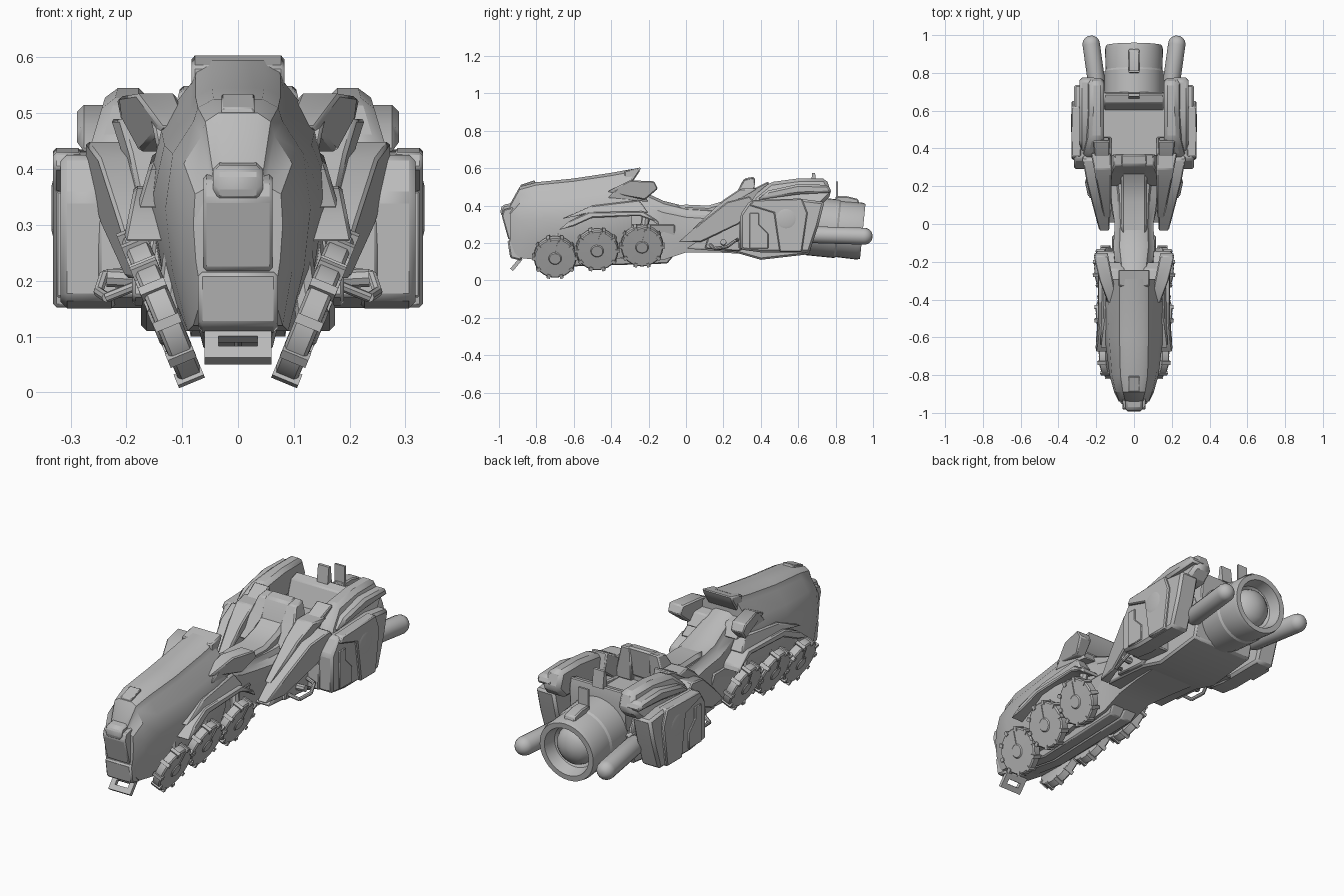
import bpy, bmesh, math
from mathutils import Vector, Matrix

cube = bpy.data.objects.get("Cube")
if cube:
    bpy.data.objects.remove(cube)

grey = bpy.data.materials.new("plain_grey")
grey.use_nodes = True
grey.diffuse_color = (0.5, 0.5, 0.5, 1)
grey.node_tree.nodes["Principled BSDF"].inputs["Base Color"].default_value = grey.diffuse_color


def finish(name, bm, mirror=False, bevel=0, angle=30):
    bmesh.ops.recalc_face_normals(bm, faces=bm.faces)
    mesh = bpy.data.meshes.new(name)
    bm.to_mesh(mesh)
    bm.free()
    mesh.materials.append(grey)
    obj = bpy.data.objects.new(name, mesh)
    bpy.context.collection.objects.link(obj)
    bpy.ops.object.select_all(action='DESELECT')
    obj.select_set(True)
    bpy.context.view_layer.objects.active = obj
    bpy.ops.object.shade_smooth_by_angle(angle=math.radians(angle))
    if bevel:
        mod = obj.modifiers.new("bevel", 'BEVEL')
        mod.width, mod.segments, mod.limit_method = bevel, 1, 'ANGLE'
    if mirror:
        obj.modifiers.new("mirror", 'MIRROR')
    return obj


def bridge(bm, rings):
    """Join rings of points into a closed skin with end caps."""
    rings = [[bm.verts.new(p) for p in ring] for ring in rings]
    count = len(rings[0])
    for a, b in zip(rings, rings[1:]):
        for i in range(count):
            j = (i + 1) % count
            bm.faces.new((a[i], a[j], b[j], b[i]))
    bm.faces.new(rings[0])
    bm.faces.new(rings[-1])


def prism(name, side, x_in, x_out, mirror=True, bevel=.006, lean_z=0, lean_y=0, lean_in=0):
    """Side outline (y, z) extruded across x; the outer face may lean, the inner face may lean along y."""
    bm = bmesh.new()
    cy = sum(p[0] for p in side) / len(side)
    cz = sum(p[1] for p in side) / len(side)
    inner = [(x_in + lean_in * (y - cy), y, z) for y, z in side]
    outer = [(x_out + lean_z * (z - cz) + lean_y * (y - cy), y, z) for y, z in side]
    bridge(bm, [inner, outer])
    return finish(name, bm, mirror, bevel)


def block(name, side, half, bevel=.006):
    return prism(name, side, -half, half, False, bevel)


def hull(name, stations):
    """Loft of symmetric sections: y, top z, top half width, waist half width, waist z, base half width, base z."""
    bm = bmesh.new()
    rings = []
    for y, top, tw, ww, wz, bw, bz in stations:
        half = [(tw * .55, top), (tw * .9, top - .015), (tw, top - .04),
                ((tw + ww) / 2 + .012, (top + wz) / 2), (ww, wz),
                (ww * .7 + bw * .3, (wz + bz) / 2), (bw, bz)]
        ring = half + [(-x, z) for x, z in reversed(half)]
        rings.append([(x, y, z) for x, z in ring])
    bridge(bm, rings)
    return finish(name, bm, angle=35)


def lathe(bm, profile, origin, axis, segments=24):
    """Spin (radius, distance) points round an axis."""
    turn = Vector(axis).to_track_quat('Z', 'Y').to_matrix().to_4x4()
    place = Matrix.Translation(origin) @ turn
    rings = []
    for r, t in profile:
        rings.append([place @ Vector((r * math.cos(a), r * math.sin(a), t))
                      for a in (math.tau * i / segments for i in range(segments))])
    bridge(bm, rings)
    return place


def tube(name, points, radius):
    bm = bmesh.new()
    for a, b in zip(points, points[1:]):
        a, b = Vector(a), Vector(b)
        lathe(bm, [(radius, 0), (radius, (b - a).length)], a, b - a, 8)
    return finish(name, bm, True)


# Front cowl
hull("front_cowl", [
    (-.94, .41, .05, .08, .30, .065, .17),
    (-.89, .50, .065, .105, .32, .08, .12),
    (-.80, .525, .08, .13, .33, .09, .11),
    (-.60, .545, .085, .155, .34, .095, .11),
    (-.40, .575, .085, .165, .36, .095, .11),
    (-.29, .595, .083, .15, .40, .09, .13)])
block("cowl_tail", [(-.33, .5), (-.33, .585), (-.24, .605), (-.25, .58), (-.29, .52)], .083)
block("cowl_scoop", [(-.89, .48), (-.885, .51), (-.81, .535), (-.8, .51)], .03, .003)

# Nose stack
block("nose_panel", [(-.985, .345), (-.975, .38), (-.88, .4), (-.88, .2), (-.95, .22)], .062)
block("nose_crest", [(-.995, .375), (-.98, .405), (-.88, .42), (-.88, .34), (-.985, .34)], .045, .012)
block("nose_bumper", [(-.955, .215), (-.94, .12), (-.88, .105), (-.86, .22)], .072, .008)
for label, a, b, x in (("root", 0, .35, 0), ("side", .35, .65, .035), ("tip", .65, 1, 0)):
    ends = [(-.875 - .05 * t, .11 - .06 * t) for t in (a, b)]
    outline = ends + [(y - .015, z + .012) for y, z in reversed(ends)]
    prism("tow_tongue_" + label, outline, x, .06, bevel=0)

# Keel between the wheels
prism("front_keel", [(-.86, .12), (-.6, .075), (-.1, .09), (-.05, .15), (-.06, .3), (-.84, .3)],
      0, .085, lean_z=.25)

# Fender and side scoop over the wheels
prism("wheel_fender", [(-.68, .27), (-.62, .32), (-.52, .365), (-.23, .37), (-.15, .32), (-.14, .29),
                       (-.18, .32), (-.25, .345), (-.5, .335), (-.6, .29)], .1, .195, lean_z=-.2)
prism("cowl_shoulder", [(-.66, .33), (-.5, .4), (-.25, .43), (-.2, .36), (-.5, .36)], .1, .168, lean_z=-.3)

# Thin swept wings behind the cowl
prism("handle_wing", [(-.42, .475), (-.3, .535), (-.17, .53), (-.15, .49), (-.22, .43)],
      .12, .185, lean_z=.25, lean_y=.25, lean_in=.2)
prism("wing_root", [(-.42, .44), (-.36, .5), (-.24, .48), (-.2, .42)], .05, .15, lean_z=.2)

# Six leaning wheels with low rim lugs
for number, (y, z) in enumerate([(-.7, .125), (-.475, .165), (-.235, .185)]):
    bm = bmesh.new()
    centre = Vector((.127 + (z - .125) * .4, y, z))
    place = lathe(bm, [(.1, -.025), (.114, -.02), (.114, .014), (.108, .02), (.035, .021), (.03, .026)],
                  centre, (.92, 0, -.38), 24)
    for i in range(10):
        spot = Matrix.Rotation(math.tau * i / 10, 4, 'Z') @ Matrix.Translation((.109, 0, 0))
        bmesh.ops.create_cube(bm, size=1, matrix=place @ spot @ Matrix.Diagonal((.022, .018, .05, 1)))
    spoke = Matrix.Rotation(math.radians(80), 4, 'Z') @ Matrix.Translation((.05, 0, .02))
    bmesh.ops.create_cube(bm, size=1, matrix=place @ spoke @ Matrix.Diagonal((.1, .008, .01, 1)))
    finish("wheel_" + str(number), bm, True)
    tube("wheel_strut_" + str(number), [centre, centre + Vector((-.02, .02, .16))], .022)

# Neck and saddle
hull("neck", [
    (-.36, .53, .06, .08, .35, .08, .12),
    (-.24, .48, .07, .10, .33, .085, .10),
    (-.12, .425, .085, .11, .30, .085, .11),
    (.0, .395, .08, .10, .28, .09, .15),
    (.15, .385, .085, .14, .27, .11, .15),
    (.34, .40, .11, .17, .27, .13, .14)])
block("saddle", [(-.08, .4), (.0, .405), (.12, .4), (.22, .43), (.3, .48), (.3, .36), (.0, .36)], .07, .015)
block("seat_back", [(.24, .38), (.25, .43), (.31, .545), (.37, .555), (.345, .4)], .07, .01)
prism("seat_back_wing", [(.2, .36), (.27, .47), (.31, .54), (.37, .55), (.36, .38)], .05, .125, lean_z=-.25)

# Blade-shaped wedges beside the saddle
prism("side_wedge", [(-.04, .205), (.08, .31), (.22, .42), (.34, .45), (.38, .4), (.28, .3), (.08, .205)],
      .13, .235, lean_y=.16, lean_z=.12)
prism("wedge_rail", [(.03, .27), (.2, .43), (.29, .49), (.38, .49), (.25, .41)], .12, .2, lean_y=.2)
prism("wedge_skirt", [(.1, .17), (.12, .24), (.3, .34), (.36, .2), (.28, .155)], .1, .19)

# Rear tub, belly and back wall
block("belly", [(.0, .17), (.26, .15), (.4, .11), (.66, .14), (.7, .3), (.2, .3)], .174, .01)
block("tub_floor", [(.3, .3), (.33, .38), (.64, .38), (.68, .28)], .17)
block("tub_back_wall", [(.6, .37), (.64, .485), (.69, .5), (.7, .44), (.69, .3)], .158)
block("wall_fin", [(.665, .49), (.675, .575), (.69, .575), (.7, .49)], .03, 0)

# Side pods, open towards the thruster
prism("side_pod", [(.29, .165), (.29, .35), (.34, .425), (.62, .435), (.74, .42), (.71, .3), (.66, .15), (.4, .15)],
      .215, .318, bevel=.012)
prism("pod_front_bulkhead", [(.28, .17), (.29, .38), (.46, .4), (.46, .15)], .12, .25)
prism("pod_plate", [(.34, .17), (.34, .36), (.39, .36), (.39, .3), (.44, .25), (.44, .17)], .29, .325, bevel=.003)
prism("pod_armour", [(.34, .4), (.36, .43), (.62, .438), (.65, .36), (.62, .152), (.5, .152), (.47, .36)],
      .28, .331, bevel=.006)
bm = bmesh.new()
lathe(bm, [(.052, 0), (.052, .031), (.04, .034)], (.3, .535, .33), (1, 0, 0))
finish("pod_hub", bm, True)

# Arm rails above the pods
prism("arm_rail", [(.34, .38), (.36, .45), (.45, .525), (.6, .545), (.75, .545), (.78, .46), (.72, .4)],
      .16, .255, bevel=.018, lean_z=-.3)
prism("arm_guard", [(.38, .43), (.44, .48), (.6, .515), (.76, .51), (.78, .47), (.6, .46)],
      .2, .288, bevel=.012)
prism("arm_front_plate", [(.25, .4), (.3, .46), (.44, .53), (.46, .44), (.38, .38)], .13, .2, lean_z=.2)

# Main thruster with hollow nozzle and inner dome
bm = bmesh.new()
lathe(bm, [(.13, -.32), (.157, -.29), (.157, -.14), (.151, -.13), (.153, -.02), (.148, 0), (.122, 0),
           (.108, -.06), (.095, -.07), (.085, -.045), (.06, -.025), (.03, -.013), (.006, -.01)],
      (0, .945, .262), (0, 1, -.1), 32)
finish("thruster", bm)
block("thruster_box", [(.8, .4), (.8, .45), (.86, .45), (.92, .435), (.93, .4)], .03)
block("thruster_blade", [(.803, .4), (.803, .53), (.813, .53), (.813, .4)], .028, 0)

# Side exhaust pipes with round ends
bm = bmesh.new()
cap = [(.046 * math.cos(a), .3 + .046 * math.sin(a)) for a in (math.pi * i / 12 for i in range(6))]
lathe(bm, [(.04, 0), (.046, .02)] + cap, (.185, .655, .245), (.14, 1, -.03), 14)
finish("exhaust_pipe", bm, True)

# Foot pegs and hanging loops
tube("foot_loop", [(.16, .12, .2), (.235, .15, .17), (.25, .22, .18), (.24, .26, .21), (.17, .28, .22)], .009)
tube("foot_peg", [(.14, .2, .2), (.235, .2, .205)], .016)
